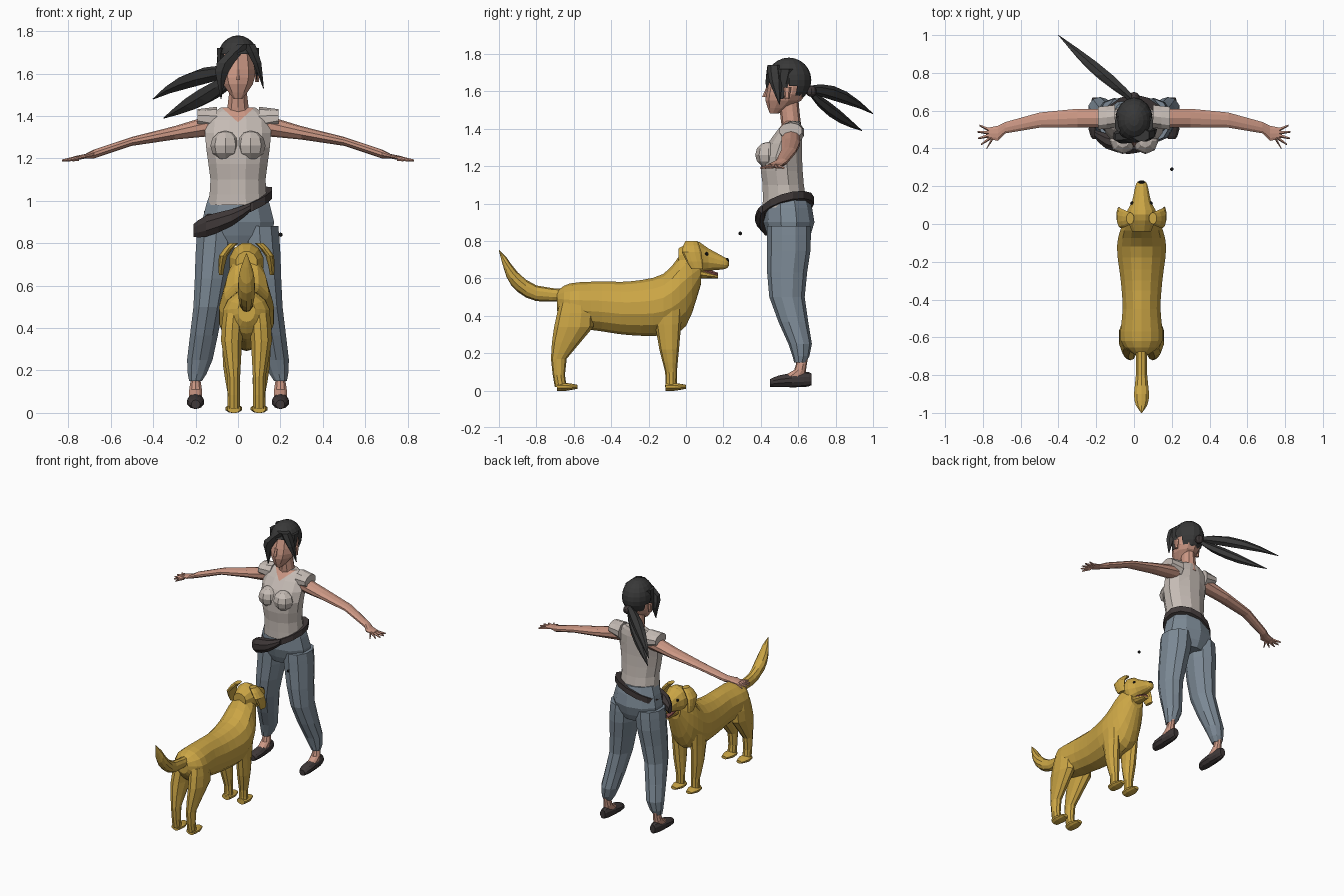
import bpy, bmesh, math
from mathutils import Matrix

cube = bpy.data.objects.get("Cube")
if cube:
    bpy.data.objects.remove(cube, do_unlink=True)


def material(name, *rgb):
    mat = bpy.data.materials.new(name)
    mat.use_nodes = True
    mat.diffuse_color = (*rgb, 1)
    shader = mat.node_tree.nodes["Principled BSDF"]
    shader.inputs["Base Color"].default_value = mat.diffuse_color
    return mat


SKIN = material("skin", .6, .31, .23)
HAIR = material("dark hair", .04, .04, .04)
SHIRT = material("pale shirt", .56, .5, .46)
DENIM = material("grey blue trousers", .2, .25, .3)
LEATHER = material("dark leather", .05, .04, .04)
FUR = material("golden fur", .6, .38, .06)
BLACK = material("black", .01, .01, .01)
MOUTH = material("mouth", .22, .07, .06)


def finish(bm, name, *mats):
    bmesh.ops.recalc_face_normals(bm, faces=bm.faces)
    mesh = bpy.data.meshes.new(name)
    bm.to_mesh(mesh)
    bm.free()
    for mat in mats:
        mesh.materials.append(mat)
    ob = bpy.data.objects.new(name, mesh)
    bpy.context.collection.objects.link(ob)
    return ob


def smooth_rings(rings, steps):
    """Catmull-Rom interpolation between rings."""
    out = []
    last = len(rings) - 1
    for i in range(last):
        before, start, end, after = (rings[max(0, min(last, i + k))] for k in (-1, 0, 1, 2))
        for s in range(steps):
            t = s / steps
            out.append([q + t / 2 * (r - p + t * (2 * p - 5 * q + 4 * r - w + t * (3 * (q - r) + w - p)))
                        for p, q, r, w in zip(before, start, end, after)])
    return out + [rings[last]]


def skin_rings(rings, axis, sides=10, steps=2, flip=1, middle=0):
    """Closed body through elliptical rings: centre, then two radii. Centred rings leave out x."""
    bm = bmesh.new()
    loops = []
    u, v = [i for i, letter in enumerate("xyz") if letter != axis]
    grow = 1 / math.cos(math.pi / sides)
    rings = [ring if len(ring) == 5 else (0, *ring) for ring in rings]
    for *centre, radius_u, radius_v in smooth_rings(rings, steps):
        loop = []
        for k in range(sides):
            angle = (k + .5) * math.tau / sides
            point = list(centre)
            point[u] += max(radius_u, .002) * grow * math.cos(angle)
            point[v] += max(radius_v, .002) * grow * math.sin(angle)
            point[0] = middle + flip * point[0]
            loop.append(bm.verts.new(point))
        loops.append(loop)
    for lower, upper in zip(loops, loops[1:]):
        for k in range(sides):
            bm.faces.new((lower[k], lower[k - 1], upper[k - 1], upper[k]))
    bm.faces.new(loops[0])
    bm.faces.new(loops[-1])
    return bm


def loft(name, mat, axis, *rings, **options):
    return finish(skin_rings(rings, axis, **options), name, mat)


def pair(name, mat, axis, *rings, **options):
    loft("left_" + name, mat, axis, *rings, flip=1, **options)
    loft("right_" + name, mat, axis, *rings, flip=-1, **options)


def sphere(centre, size, segments):
    bm = bmesh.new()
    placed = Matrix.Translation(centre) @ Matrix.Diagonal((*size, 1))
    bmesh.ops.create_uvsphere(bm, u_segments=segments, v_segments=segments * 3 // 4, radius=1, matrix=placed)
    return bm


def ball(name, mat, centre, *size):
    return finish(sphere(centre, size, 8), name, mat)


# Woman: shirt with the V neckline cut in and coloured as skin
NECK_POINT = 1.37
bm = skin_rings([(.53, .98, .14, .12), (.52, 1.1, .13, .11), (.51, 1.25, .15, .11),
                 (.55, 1.38, .15, .07), (.57, 1.44, .08, .04)], "z", sides=12)
for slope in (-.9, .9):
    bmesh.ops.bisect_plane(bm, geom=bm.verts[:] + bm.edges[:] + bm.faces[:],
                           plane_co=(0, 0, NECK_POINT), plane_no=(slope, 0, 1))
for face in bm.faces:
    c = face.calc_center_median()
    face.material_index = int(c.y < .57 and c.z > NECK_POINT + .9 * abs(c.x))
finish(bm, "shirt", SHIRT, SKIN)
for name, x in (("left_bust", .06), ("right_bust", -.06)):
    ball(name, SHIRT, (x, .44, 1.26), .07, .07, .07)
pair("sleeve", SHIRT, "x", (.1, .57, 1.38, .06, .06), (.19, .56, 1.39, .06, .04))

# Arms and hands, with the fingers and thumb spread as a fan
pair("arm", SKIN, "x", (.1, .56, 1.36, .05, .05), (.3, .56, 1.32, .05, .03), (.5, .55, 1.28, .04, .02),
     (.68, .51, 1.22, .03, .02), (.72, .48, 1.21, .04, .01), (.77, .48, 1.2, .03, .01), steps=1)
for i in range(5):
    angle = .5 - .4 * i
    reach_x, reach_y = math.cos(angle), math.sin(angle)
    pair("finger", SKIN, "x", (.74 + .02 * reach_x, .48 + .03 * reach_y, 1.2, .01, .01),
         (.74 + .09 * reach_x, .48 + .09 * reach_y, 1.19, .004, .004), sides=5, steps=1)

# Neck, head, nose and ears
loft("neck", SKIN, "z", (.57, 1.39, .07, .05), (.56, 1.44, .05, .05), (.55, 1.54, .04, .05))
loft("head", SKIN, "z", (.47, 1.48, .02, .02), (.52, 1.55, .07, .09), (.54, 1.62, .08, .1), (.55, 1.74, .06, .07))
loft("nose", SKIN, "z", (.43, 1.57, .01, .02), (.44, 1.62, .01, .01), sides=6, steps=1)
pair("ear", SKIN, "z", (.09, .54, 1.56, .01, .01), (.09, .54, 1.62, .01, .02), sides=6, steps=1)

# Hair: cap opened over the face and nape, fringe locks and tied tail
bm = sphere((0, .55, 1.66), (.1, .12, .12), 16)
opening = []
for face in bm.faces:
    c = face.calc_center_median()
    if c.y < .53 and c.z < 1.7 or c.y < .58 and c.z < 1.62:
        opening.append(face)
bmesh.ops.delete(bm, geom=opening, context="FACES")
finish(bm, "hair_cap", HAIR)
loft("right_fringe", HAIR, "z", (.03, .47, 1.74, .03, .03), (-.06, .46, 1.65, .04, .03),
     (-.08, .47, 1.57, .02, .03), (-.08, .46, 1.48, 0, 0), sides=6)
loft("left_fringe", HAIR, "z", (.05, .47, 1.74, .03, .03), (.09, .48, 1.65, .02, .03),
     (.12, .5, 1.53, 0, 0), sides=6)
pair("temple_hair", HAIR, "z", (.08, .53, 1.72, .02, .04), (.09, .51, 1.56, 0, .01), sides=6)
ball("hair_tie", LEATHER, (0, .67, 1.6), .03, .03, .03)


def tail_lock(name, x, y, z, sag):
    rings = []
    for i in range(6):
        t = i / 5
        width = .045 * math.sin(math.pi * (.15 + .85 * t))
        rings.append((x * t, .65 + (y - .65) * t, 1.61 + (z - 1.61) * t ** sag, width, width * .75))
    loft(name, HAIR, "y", *rings, sides=6, steps=1)


tail_lock("upper_tail_lock", -.4, 1, 1.48, 2)
tail_lock("lower_tail_lock", -.35, .94, 1.39, .8)

# Trousers, feet and shoes
loft("trouser_seat", DENIM, "z", (.54, 1.04, .13, .11), (.55, .9, .17, .13), (.55, .79, .15, .09))
pair("trouser_leg", DENIM, "z", (.1, .55, .88, .09, .11), (.11, .55, .75, .09, .11), (.14, .54, .5, .07, .09),
     (.18, .61, .25, .06, .06), (.2, .61, .15, .03, .03))
pair("foot", SKIN, "z", (.2, .62, .17, .02, .03), (.2, .61, .11, .03, .03), (.2, .57, .07, .03, .07))
pair("shoe", LEATHER, "y", (.2, .67, .06, .02, .03), (.2, .63, .06, .03, .04),
     (.2, .5, .05, .04, .03), (.2, .45, .04, .02, .02))

# Tilted belt with a hip bag
belt = loft("belt", LEATHER, "z", (.54, .96, .16, .14), (.54, 1, .16, .14), sides=14, steps=1)
for v in belt.data.vertices:
    v.co.z += .35 * v.co.x + .25 * (v.co.y - .54)
loft("hip_bag", LEATHER, "x", (-.21, .48, .86, .02, .03), (-.15, .44, .88, .04, .05),
     (-.03, .41, .92, .04, .04), (.06, .41, .97, .02, .02), sides=8)
ball("floating_bead", BLACK, (.2, .29, .84), .01, .01, .01)

# Dog: body, head and tail, facing the woman
MID = .04
loft("dog_body", FUR, "y", (-.69, .48, .04, .05), (-.62, .46, .11, .11), (-.45, .45, .1, .13),
     (-.3, .44, .11, .14), (-.12, .46, .13, .16), (0, .55, .1, .2), (.08, .64, .05, .07),
     sides=14, steps=3, middle=MID)
loft("dog_head", FUR, "y", (-.04, .71, .05, .05), (.05, .71, .08, .09), (.12, .7, .05, .06),
     (.21, .68, .03, .03), (.23, .68, .01, .01), sides=12, steps=3, middle=MID)
loft("dog_jaw", FUR, "y", (.06, .63, .04, .03), (.17, .61, .02, .01), middle=MID)
loft("dog_tongue", MOUTH, "y", (.08, .64, .03, .02), (.17, .62, .02, .01), middle=MID)
ball("dog_nose", BLACK, (MID, .22, .69), .02, .01, .02)
for name, offset in (("dog_left_eye", -.05), ("dog_right_eye", .05)):
    ball(name, BLACK, (MID + offset, .11, .73), .01, .01, .01)
pair("dog_ear", FUR, "z", (.06, .03, .8, .02, .03), (.11, .03, .74, .02, .05), (.12, .06, .65, .01, .03), middle=MID)
loft("dog_tail", FUR, "y", (-.64, .51, .03, .03), (-.8, .52, .03, .04), (-.9, .58, .04, .05),
     (-.96, .66, .03, .05), (-1, .75, 0, 0), middle=MID)

# Dog legs and paws
pair("dog_front_leg", FUR, "z", (.08, -.1, .47, .04, .08), (.07, -.09, .22, .04, .05),
     (.06, -.08, .1, .03, .03), (.06, -.08, .02, .03, .03), middle=MID)
pair("dog_hind_leg", FUR, "z", (.06, -.59, .47, .05, .08), (.07, -.6, .34, .05, .1),
     (.06, -.68, .17, .03, .04), (.06, -.67, .02, .03, .03), middle=MID)
for name, y in (("dog_front_paw", -.06), ("dog_hind_paw", -.64)):
    pair(name, FUR, "y", (.06, y - .05, .02, .03, .02), (.06, y, .02, .04, .02),
         (.06, y + .06, .02, .02, .01), middle=MID)
